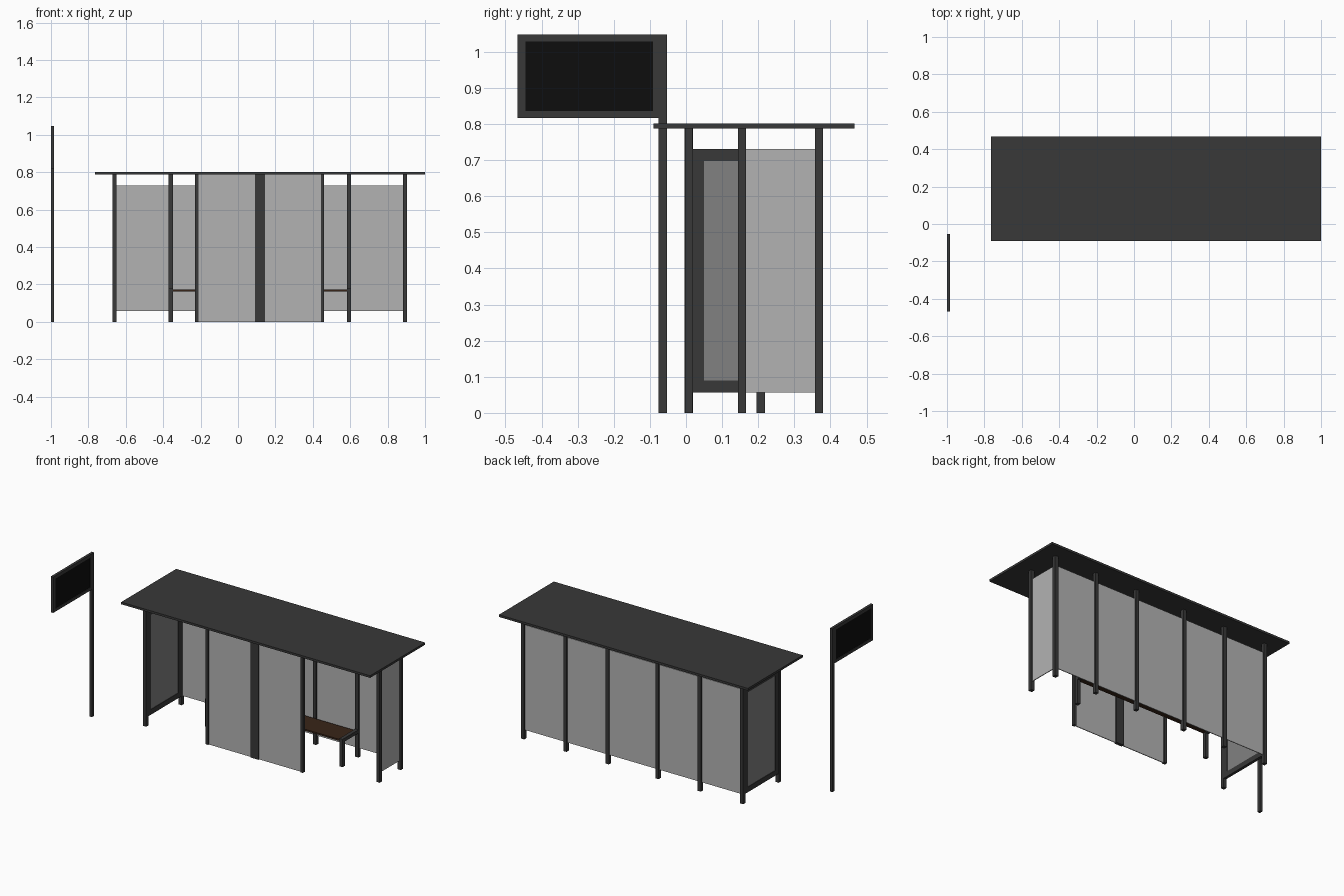
import bpy

if "Cube" in bpy.data.objects:
    bpy.data.objects.remove(bpy.data.objects["Cube"])


def material(name, rgb):
    m = bpy.data.materials.new(name)
    m.diffuse_color = (*rgb, 1)
    m.use_nodes = True
    m.node_tree.nodes["Principled BSDF"].inputs["Base Color"].default_value = m.diffuse_color
    return m


METAL = material("dark_metal", (0.04, 0.04, 0.04))
GLASS = material("glass", (0.45, 0.45, 0.45))
POSTER = material("poster", (0.22, 0.22, 0.22))
SCREEN = material("screen", (0.004, 0.004, 0.004))
WOOD = material("wood", (0.04, 0.018, 0.009))


def mesh_object(name, verts, faces, mat):
    me = bpy.data.meshes.new(name)
    me.from_pydata(verts, [], faces)
    me.materials.append(mat)
    ob = bpy.data.objects.new(name, me)
    bpy.context.collection.objects.link(ob)
    return ob


def box(name, x, y, z, mat=METAL):
    """Box from (min, max) ranges."""
    verts = [(a, b, c) for a in x for b in y for c in z]
    faces = [(0, 1, 3, 2), (4, 6, 7, 5), (0, 4, 5, 1),
             (2, 3, 7, 6), (0, 2, 6, 4), (1, 5, 7, 3)]
    return mesh_object(name, verts, faces, mat)


def span(c, w):
    return (c - w / 2, c + w / 2)


def frame(name, x, outer_y, outer_z, inner_y, inner_z):
    """Rectangular ring in the yz plane."""
    verts = []
    for a in x:
        for ys, zs in ((outer_y, outer_z), (inner_y, inner_z)):
            verts += [(a, ys[0], zs[0]), (a, ys[1], zs[0]),
                      (a, ys[1], zs[1]), (a, ys[0], zs[1])]
    faces = []
    for i in range(4):
        j = (i + 1) % 4
        faces += [(i, i + 4, j + 4, j), (i + 8, j + 8, j + 12, i + 12),
                  (i, j, j + 8, i + 8), (i + 4, i + 12, j + 12, j + 4)]
    return mesh_object(name, verts, faces, METAL)


W = 0.023            # post width
T = 0.005            # glass thickness
TOP = 0.787          # underside of roof
PANE_Z = (0.057, 0.73)
BACK_Y, FRONT_Y, SIDE_Y = 0.368, 0.008, 0.155
POSTS_X = [-0.66, -0.36, -0.06, 0.293, 0.593, 0.893]

# Roof slab
box("roof", (-0.765, 1.0), (-0.09, 0.467), (TOP, 0.801))

# Back wall: posts with panes between them
for i, x in enumerate(POSTS_X):
    box(f"back_post_{i}", span(x, W), span(BACK_Y, W), (0, TOP))
for i, (a, b) in enumerate(zip(POSTS_X, POSTS_X[1:])):
    box(f"back_pane_{i}", (a + W / 2, b - W / 2), span(BACK_Y, T), PANE_Z, GLASS)

# Right side wall
box("right_front_post", span(0.893, W), span(SIDE_Y, W), (0, TOP))
box("right_pane", span(0.893, T), (SIDE_Y + W / 2, BACK_Y - W / 2), PANE_Z, GLASS)

# Left side wall: framed poster case
box("left_front_post", span(-0.66, W), span(FRONT_Y, W), (0, TOP))
frame("poster_frame", span(-0.66, 0.018), (0.019, 0.357), PANE_Z,
      (0.05, 0.326), (0.09, 0.697))
box("poster_panel", span(-0.66, 0.012), (0.05, 0.326), (0.09, 0.697), POSTER)

# Front screen: two full height panes with edge posts and a wide middle post
box("front_left_post", (-0.23, -0.21), span(FRONT_Y, 0.02), (0, TOP))
box("front_middle_post", (0.09, 0.145), span(FRONT_Y, 0.02), (0, TOP))
box("front_right_post", (0.443, 0.461), span(FRONT_Y, 0.02), (0, TOP))
box("front_left_pane", (-0.21, 0.09), span(FRONT_Y, T), (0, TOP), GLASS)
box("front_right_pane", (0.145, 0.443), span(FRONT_Y, T), (0, TOP), GLASS)

# Bench: wooden seat on end legs and rails running to the back posts
box("seat", (-0.349, 0.582), (0.196, 0.35), (0.162, 0.172), WOOD)
for side, x in (("left", -0.36), ("right", 0.593)):
    box(f"bench_{side}_leg", span(x, W), span(0.207, W), (0, 0.178))
    box(f"bench_{side}_rail", span(x, W), (0.218, 0.357), (0.156, 0.178))

# Roadside sign on a tall pole
SX = (-1.0, -0.983)
box("sign_pole", SX, (-0.076, -0.053), (0, 1.047))
frame("sign_frame", SX, (-0.467, -0.076), (0.817, 1.047),
      (-0.445, -0.091), (0.836, 1.028))
box("sign_screen", span(-0.9915, 0.011), (-0.445, -0.091), (0.836, 1.028), SCREEN)
